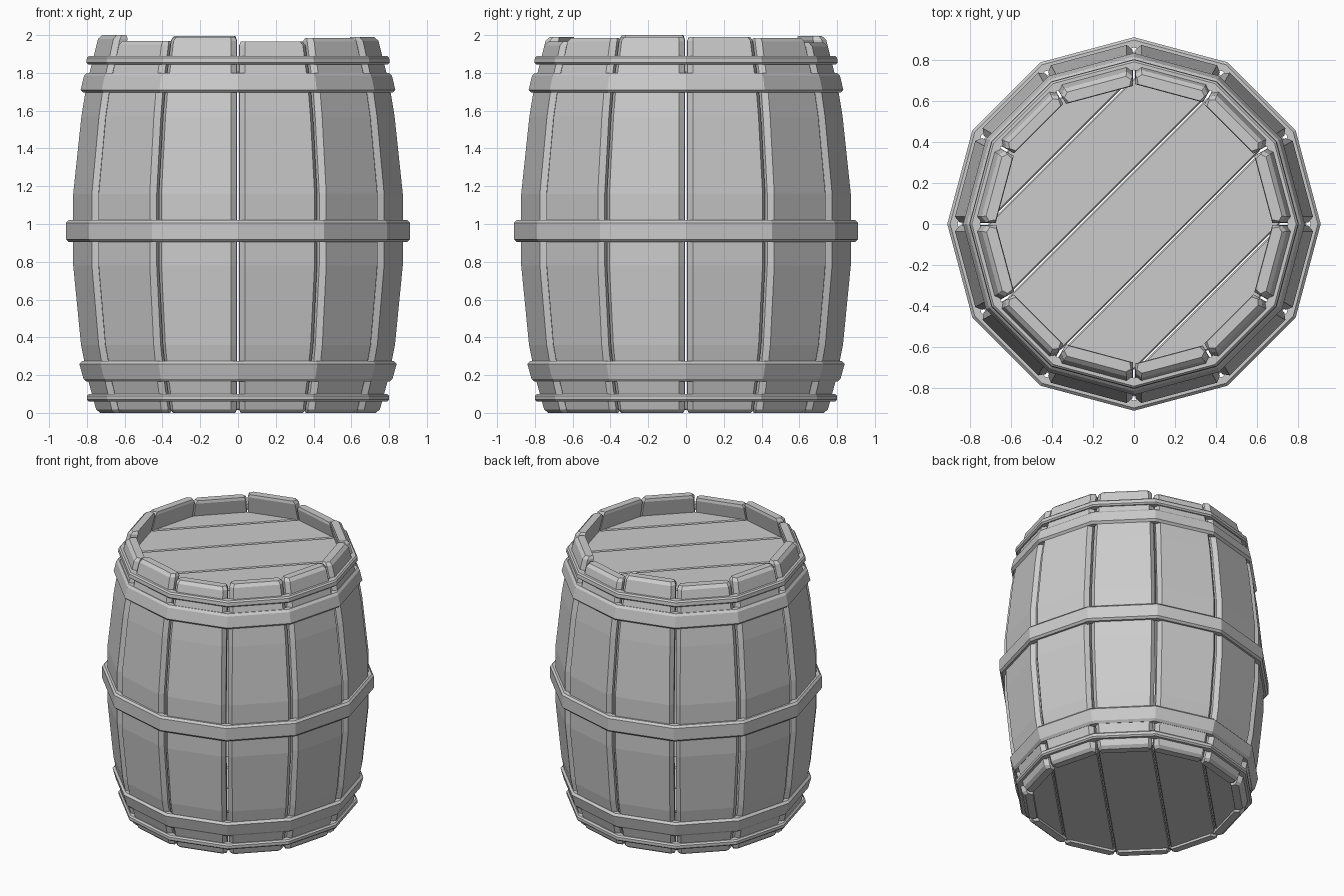
import bpy, bmesh, math
from mathutils import Matrix

if "Cube" in bpy.data.objects:
    bpy.data.objects.remove(bpy.data.objects["Cube"])

SIDES = 12
TAN = math.tan(math.pi / SIDES)
# height, face distance of the stave outside
PROFILE = [(0, .73), (.17, .775), (.36, .812), (.78, .852),
           (1.16, .852), (1.57, .81), (1.74, .783), (2.0, .72)]
TOPS = [1.99, 1.985, 1.96, 1.995, 1.97, 1.99, 2.0, 1.97, 1.99, 1.965, 1.985, 1.99]


def radius_at(z):
    for (z0, r0), (z1, r1) in zip(PROFILE, PROFILE[1:]):
        if z <= z1:
            return r0 + (r1 - r0) * (z - z0) / (z1 - z0)
    return PROFILE[-1][1]


def finish(name, bm):
    bmesh.ops.recalc_face_normals(bm, faces=bm.faces)
    mesh = bpy.data.meshes.new(name)
    bm.to_mesh(mesh)
    bm.free()
    obj = bpy.data.objects.new(name, mesh)
    bpy.context.collection.objects.link(obj)
    return obj


def loft(name, rings, closed=False):
    """Skin a list of point loops; cap the ends unless closed."""
    bm = bmesh.new()
    loops = [[bm.verts.new(p) for p in ring] for ring in rings]
    n = len(rings[0])
    pairs = list(zip(loops, loops[1:])) + ([(loops[-1], loops[0])] if closed else [])
    for a, b in pairs:
        for i in range(n):
            j = (i + 1) % n
            bm.faces.new((a[i], a[j], b[j], b[i]))
    if not closed:
        bm.faces.new(loops[0])
        bm.faces.new(loops[-1])
    return finish(name, bm)


def stave_section(z, shrink=0.0):
    """Wedge cross-section with chamfered outer corners."""
    r = radius_at(z)
    ro, rm, ri = r - shrink, r - .03 - shrink * .5, r - .075 + shrink * .5
    wo, wm, wi = r * TAN - .037 - shrink * .5, rm * TAN - .007 - shrink * .5, ri * TAN - .006 - shrink
    return [(ri, -wi, z), (rm, -wm, z), (ro, -wo, z),
            (ro, wo, z), (rm, wm, z), (ri, wi, z)]


# staves, each with its own top height
for k, top in enumerate(TOPS):
    heights = [.018] + [z for z, _ in PROFILE[1:-1]] + [top - .02]
    rings = [stave_section(0, .016)] + [stave_section(z) for z in heights] + [stave_section(top, .016)]
    stave = loft(f"stave_{k + 1}", rings)
    stave.data.transform(Matrix.Rotation(math.radians(15 + 30 * k), 4, 'Z'))


# hoops: bottom height, top height, lower and upper corner radius
def hoop(name, z0, z1, r0, r1, c):
    inner = .05
    section = [(r0 - inner, z0), (r0 - c, z0), (r0, z0 + c),
               (r1, z1 - c), (r1 - c, z1), (r1 - inner, z1)]
    rings = []
    for k in range(SIDES):
        a = 2 * math.pi * k / SIDES
        rings.append([(r * math.cos(a), r * math.sin(a), z) for r, z in section])
    loft(name, rings, closed=True)


hoop("bottom_rim_hoop", .06, .10, .80, .80, .01)
hoop("lower_hoop", .165, .275, .818, .84, .015)
hoop("middle_hoop", .905, 1.02, .91, .91, .014)
hoop("upper_hoop", 1.695, 1.80, .833, .815, .015)
hoop("top_rim_hoop", 1.845, 1.89, .803, .80, .01)


# heads: five diagonal boards cut to the twelve-sided outline
def head(name, z0, z1, R):
    angles = [math.radians(a) for a in (-75, -45, -15, 15, 45, 75)]
    for k, (a, b) in enumerate(zip(angles, angles[1:])):
        va, vb = R * math.sin(a) + .003, R * math.sin(b) - .003
        ua, ub = R * math.cos(a), R * math.cos(b)
        rings = [[(-ua, va, z), (ua, va, z), (ub, vb, z), (-ub, vb, z)] for z in (z0, z1)]
        board = loft(f"{name}_board_{k + 1}", rings)
        board.data.transform(Matrix.Rotation(math.radians(45), 4, 'Z'))
        mod = board.modifiers.new("chamfer", 'BEVEL')
        mod.width = .007
        mod.segments = 1


head("top_head", 1.80, 1.85, .715)
head("bottom_head", .015, .065, .715)
